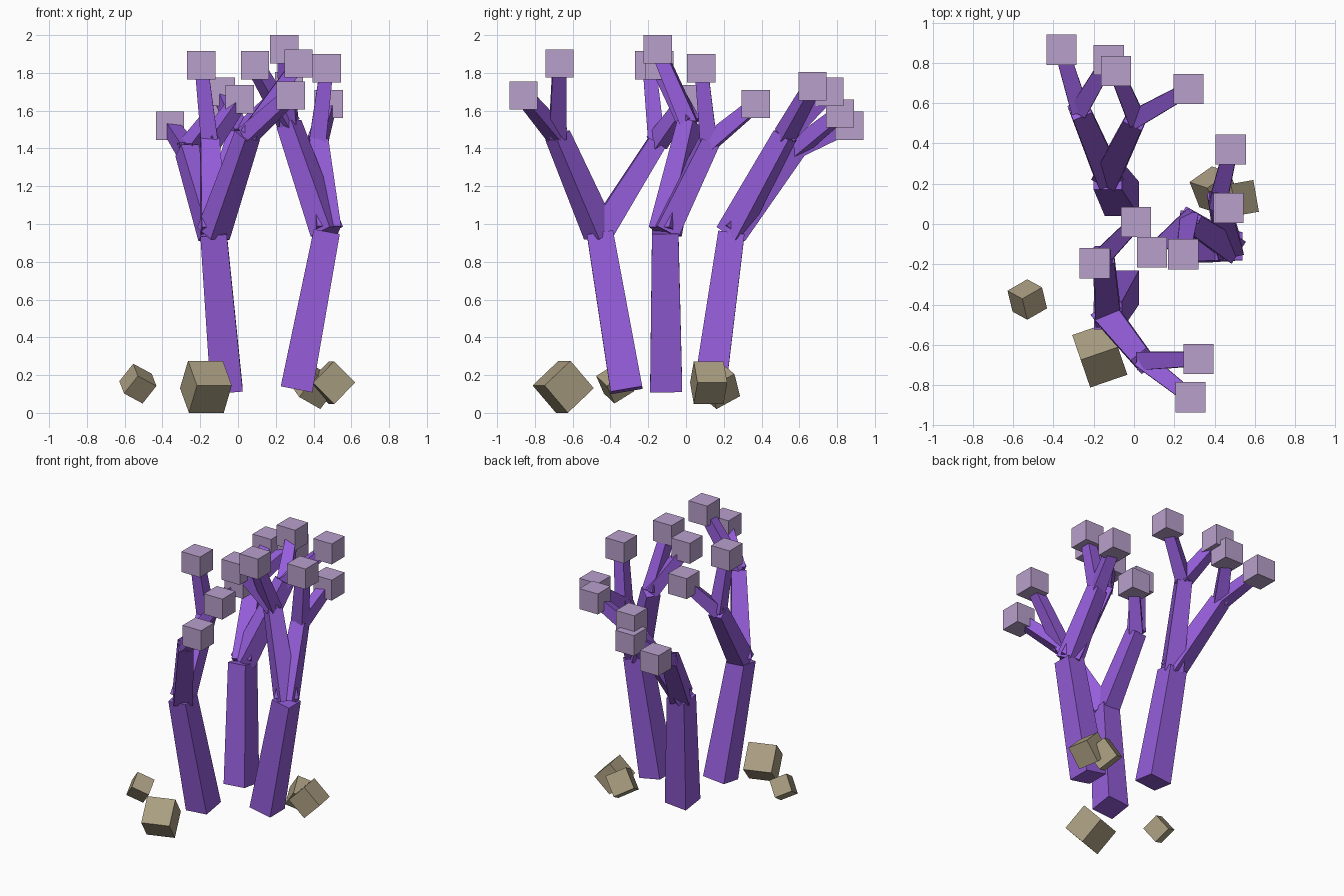
import bpy, bmesh
from math import radians, sqrt
from mathutils import Vector, Matrix, Euler

cube = bpy.data.objects.get("Cube")
if cube:
    bpy.data.objects.remove(cube, do_unlink=True)


def material(name, color):
    m = bpy.data.materials.new(name)
    m.use_nodes = True
    m.diffuse_color = (*color, 1)
    m.node_tree.nodes["Principled BSDF"].inputs["Base Color"].default_value = (*color, 1)
    return m


BARK = material("purple bark", (0.30, 0.11, 0.70))
LEAF = material("pale lilac", (0.48, 0.35, 0.60))
STONE = material("tan stone", (0.40, 0.34, 0.22))


def finish(name, bm, mat):
    mesh = bpy.data.meshes.new(name)
    bm.to_mesh(mesh)
    bm.free()
    mesh.materials.append(mat)
    obj = bpy.data.objects.new(name, mesh)
    bpy.context.collection.objects.link(obj)
    return obj


def limb(name, start, end, w0, w1):
    """Square tapered beam from start to end."""
    a, b = Vector(start), Vector(end)
    d = b - a
    z = d.normalized()
    flat = Vector((d.x, d.y, 0))
    # Near-vertical limbs stay square to the axes, leaning ones follow their lean
    if flat.length < 0.25 * d.z:
        rot = Vector((0, 0, 1)).rotation_difference(z).to_matrix()
    else:
        x = Vector((0, 0, 1)).cross(z).normalized()
        rot = Matrix((x, z.cross(x), z)).transposed()
    bm = bmesh.new()
    bmesh.ops.create_cone(bm, cap_ends=True, segments=4, radius1=w0 / sqrt(2),
                          radius2=w1 / sqrt(2), depth=d.length)
    turn = Matrix.Rotation(radians(45), 4, 'Z')
    bm.transform(Matrix.Translation((a + b) / 2) @ rot.to_4x4() @ turn)
    finish(name, bm, BARK)


def block(name, loc, size, angles, mat):
    bm = bmesh.new()
    bmesh.ops.create_cube(bm, size=size)
    rot = Euler([radians(v) for v in angles]).to_matrix().to_4x4()
    bm.transform(Matrix.Translation(loc) @ rot)
    finish(name, bm, mat)


# Each tree: trunk foot, trunk top, then two forks with two tips each
TREES = {
    "front": ((-0.06, -0.315, 0.12), (-0.13, -0.455, 0.95), [
        ((-0.15, -0.155, 1.43), [(-0.195, -0.195, 1.84), (0.01, 0.01, 1.66)]),
        ((0.05, -0.68, 1.47), [(0.32, -0.67, 1.85), (0.28, -0.86, 1.68)])]),
    "left": ((0.31, -0.105, 0.125), (0.47, -0.11, 0.96), [
        ((0.42, 0.12, 1.43), [(0.47, 0.08, 1.825), (0.48, 0.37, 1.635)]),
        ((0.27, 0.02, 1.53), [(0.245, -0.15, 1.925), (0.09, -0.14, 1.84)])]),
    "back": ((-0.06, 0.125, 0.12), (-0.13, 0.24, 0.95), [
        ((-0.27, 0.57, 1.39), [(-0.36, 0.865, 1.52), (-0.125, 0.815, 1.585)]),
        ((0.01, 0.525, 1.47), [(-0.09, 0.76, 1.70), (0.27, 0.67, 1.73)])]),
}
for tree, (foot, top, forks) in TREES.items():
    limb(f"{tree}_trunk", foot, top, 0.17, 0.14)
    for i, (joint, tips) in enumerate(forks, 1):
        limb(f"{tree}_branch_{i}", top, joint, 0.13, 0.10)
        for j, tip in enumerate(tips, 1):
            limb(f"{tree}_twig_{i}_{j}", joint, tip, 0.09, 0.07)
            block(f"{tree}_leaf_block_{i}_{j}", tip, 0.15, (0, 0, 0), LEAF)

# Tumbled stones on the ground
STONES = [
    ((-0.53, -0.375, 0.155), 0.125, (35, 25, 30)),
    ((-0.17, -0.65, 0.138), 0.195, (42, 0, 19)),
    ((0.495, 0.12, 0.16), 0.16, (0, 45, 10)),
    ((0.40, 0.17, 0.145), 0.15, (30, 25, 35)),
]
for i, (loc, size, angles) in enumerate(STONES, 1):
    block(f"stone_{i}", loc, size, angles, STONE)
